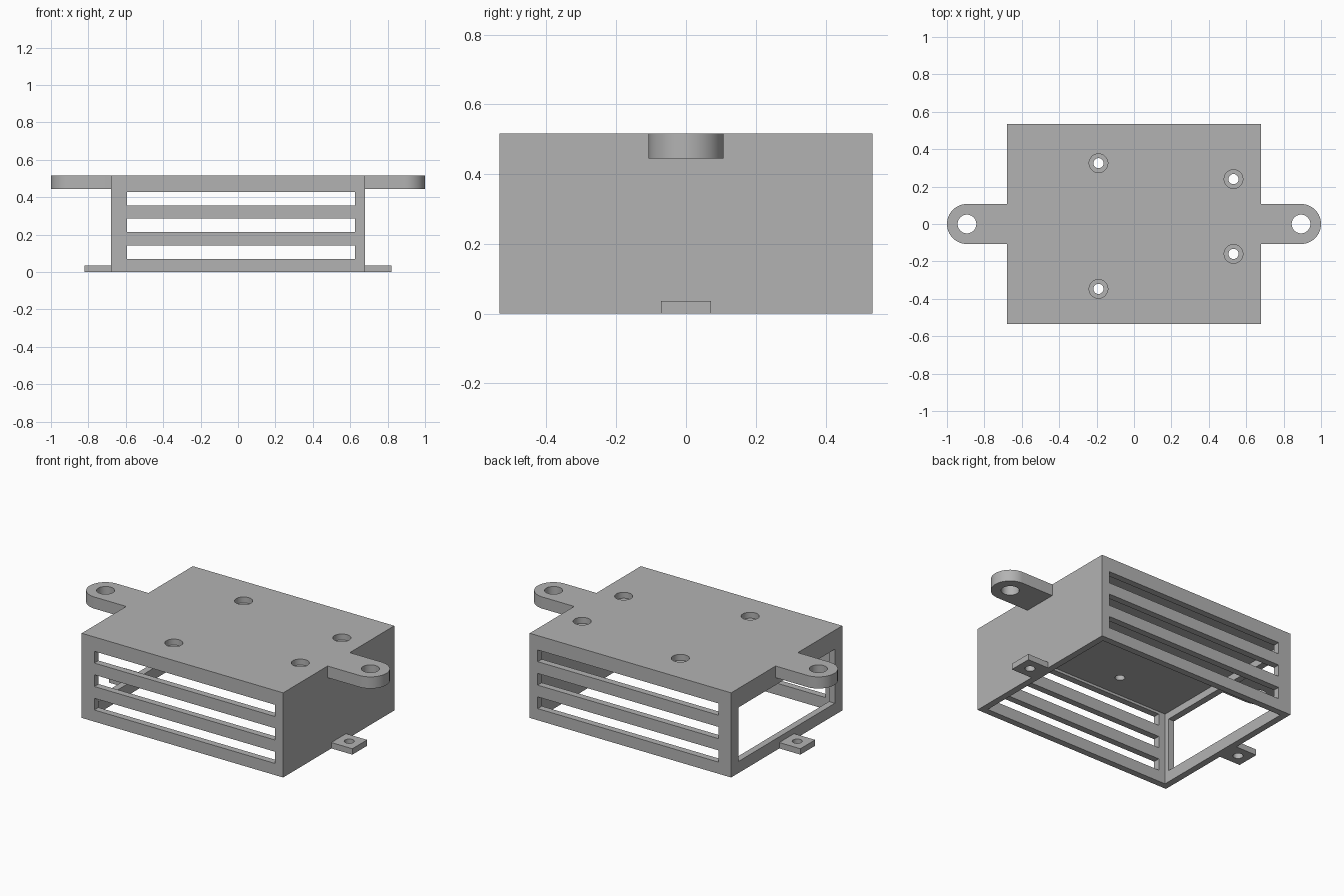
import bpy, bmesh, math
from mathutils import Matrix

cube = bpy.data.objects.get("Cube")
if cube:
    bpy.data.objects.remove(cube, do_unlink=True)

HX, HY, H = 0.679, 0.535, 0.516   # housing half width, half depth, height
WALL, ROOF = 0.04, 0.072
LUG_X, LUG_R = 0.893, 0.107
TAB_X, TAB_W, TAB_T = 0.821, 0.071, 0.036

grey = bpy.data.materials.new("light grey")
grey.use_nodes = True
grey.diffuse_color = (0.45, 0.45, 0.45, 1)
grey.node_tree.nodes["Principled BSDF"].inputs["Base Color"].default_value = grey.diffuse_color


def make(name, bm):
    bmesh.ops.recalc_face_normals(bm, faces=bm.faces)
    mesh = bpy.data.meshes.new(name)
    bm.to_mesh(mesh)
    bm.free()
    mesh.materials.append(grey)
    obj = bpy.data.objects.new(name, mesh)
    bpy.context.collection.objects.link(obj)
    return obj


def box(name, x, y, z):
    bm = bmesh.new()
    size = [b - a for a, b in (x, y, z)]
    mid = [(a + b) / 2 for a, b in (x, y, z)]
    bmesh.ops.create_cube(bm, size=1, matrix=Matrix.Translation(mid) @ Matrix.Diagonal((*size, 1)))
    return make(name, bm)


def cylinder(name, x, y, r, z0, z1):
    bm = bmesh.new()
    bmesh.ops.create_cone(bm, cap_ends=True, segments=48, radius1=r, radius2=r, depth=z1 - z0,
                          matrix=Matrix.Translation((x, y, (z0 + z1) / 2)))
    return make(name, bm)


def cut(obj, cutter):
    cutter.hide_render = True
    mod = obj.modifiers.new("cut", "BOOLEAN")
    mod.operation, mod.solver, mod.object = "DIFFERENCE", "EXACT", cutter
    bpy.context.view_layer.objects.active = obj
    bpy.ops.object.modifier_apply(modifier=mod.name)
    bpy.data.objects.remove(cutter, do_unlink=True)


def smooth(obj):
    bpy.ops.object.select_all(action="DESELECT")
    obj.select_set(True)
    bpy.context.view_layer.objects.active = obj
    bpy.ops.object.shade_smooth_by_angle(angle=math.radians(30))


# Housing: open underneath
housing = box("housing", (-HX, HX), (-HY, HY), (0, H))
cut(housing, box("cavity", (WALL - HX, HX - WALL), (WALL - HY, HY - WALL), (-0.1, H - ROOF)))

# Vent slots through the front and back walls
for i in range(3):
    z = 0.071 + i * 0.143
    cut(housing, box("slot", (-0.594, 0.625), (-1, 1), (z, z + 0.0715)))

# Connector window in one end wall
cut(housing, box("window", (-1, -0.5), (-0.464, 0.464), (0.071, 0.4)))

# Counterbored screw holes in the roof
for x, y in ((-0.19, 0.325), (-0.19, -0.347), (0.532, 0.24), (0.532, -0.16)):
    cut(housing, cylinder("bore", x, y, 0.027, 0.4, 0.6))
    cut(housing, cylinder("counterbore", x, y, 0.05, H - 0.036, 0.6))
smooth(housing)

for side, s in (("left", 1), ("right", -1)):
    # Rounded mounting lug level with the roof
    bm = bmesh.new()
    outline = [(HX, -LUG_R)]
    for i in range(33):
        a = math.pi * (i / 32 - 0.5)
        outline.append((LUG_X + LUG_R * math.cos(a), LUG_R * math.sin(a)))
    outline.append((HX, LUG_R))
    face = bm.faces.new([bm.verts.new((s * x, y, H - 0.071)) for x, y in outline])
    top = bmesh.ops.extrude_face_region(bm, geom=[face])["geom"]
    bmesh.ops.translate(bm, vec=(0, 0, 0.071), verts=[v for v in top if isinstance(v, bmesh.types.BMVert)])
    lug = make(side + "_mounting_lug", bm)
    cut(lug, cylinder("lug_hole", s * LUG_X, 0, 0.05, 0.4, 0.6))
    smooth(lug)

    # Small square tab at the base
    tab = box(side + "_base_tab", sorted((s * HX, s * TAB_X)), (-TAB_W, TAB_W), (0, TAB_T))
    cut(tab, cylinder("tab_hole", s * 0.75, 0, 0.028, -0.1, 0.1))
    smooth(tab)
